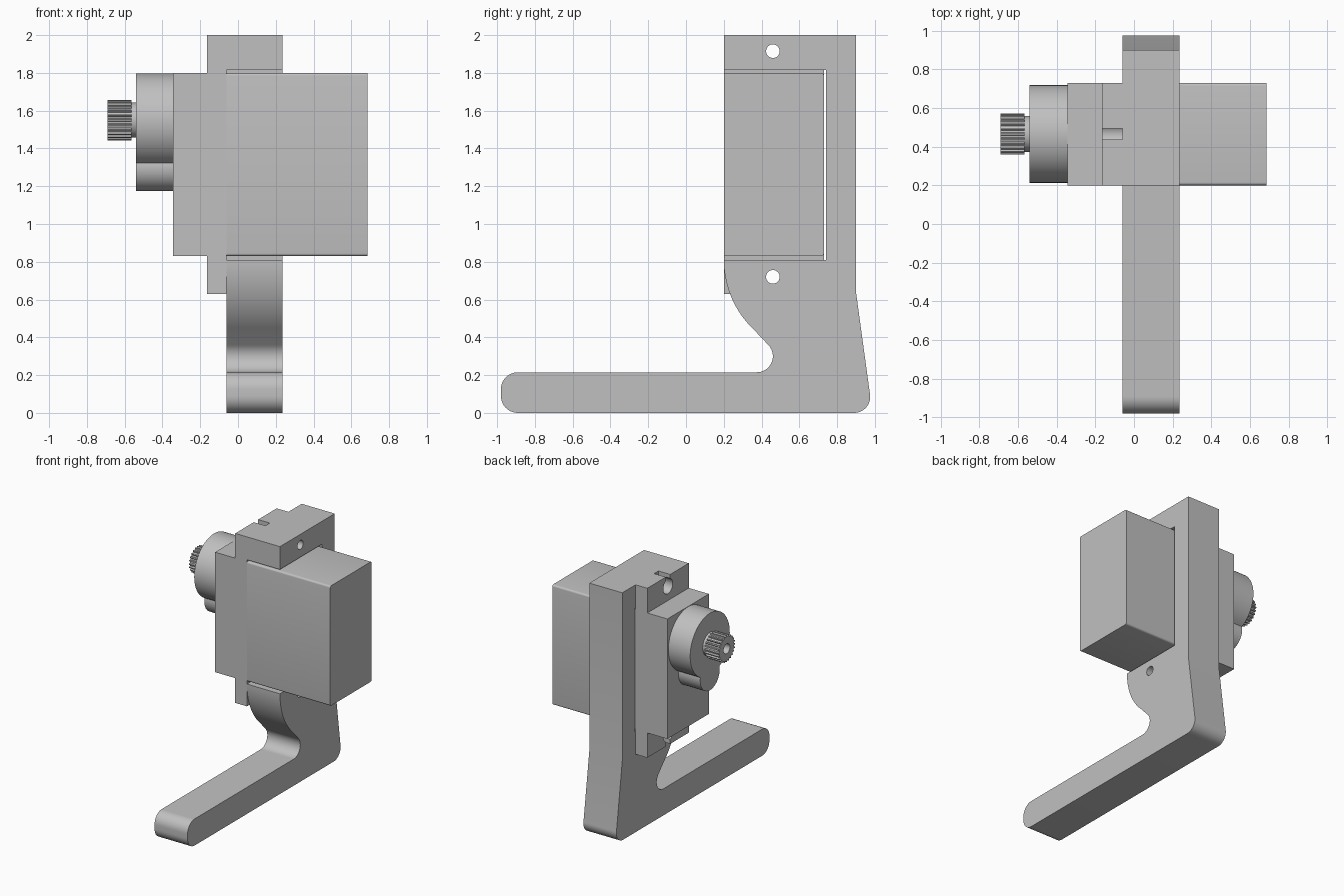
import bpy
import bmesh
from math import cos, sin, pi, radians

if "Cube" in bpy.data.objects:
    bpy.data.objects.remove(bpy.data.objects["Cube"], do_unlink=True)

grey = bpy.data.materials.new("light grey")
grey.use_nodes = True
grey.diffuse_color = (0.53, 0.53, 0.53, 1)
grey.node_tree.nodes["Principled BSDF"].inputs["Base Color"].default_value = grey.diffuse_color


def arc(y, z, r, start, end, steps=12):
    """Points on an arc in the side plane, angles in degrees."""
    angles = [radians(start + (end - start) * i / steps) for i in range(steps + 1)]
    return [(y + r * cos(a), z + r * sin(a)) for a in angles]


def circle(y, z, r, steps=40):
    return arc(y, z, r, 0, 360, steps)[:-1]


def prism(name, x0, x1, outline, holes=()):
    """Extrude a side profile, with optional through holes, along x."""
    bm = bmesh.new()
    edges = []
    for loop in [outline, *holes]:
        verts = [bm.verts.new((x0, y, z)) for y, z in loop]
        edges += [bm.edges.new((v, verts[i - 1])) for i, v in enumerate(verts)]
    bmesh.ops.triangle_fill(bm, edges=edges, use_beauty=True, normal=(1, 0, 0))
    out = bmesh.ops.extrude_face_region(bm, geom=bm.faces[:], use_keep_orig=True)
    moved = [g for g in out["geom"] if isinstance(g, bmesh.types.BMVert)]
    bmesh.ops.translate(bm, verts=moved, vec=(x1 - x0, 0, 0))
    bmesh.ops.recalc_face_normals(bm, faces=bm.faces[:])
    mesh = bpy.data.meshes.new(name)
    bm.to_mesh(mesh)
    bm.free()
    mesh.materials.append(grey)
    obj = bpy.data.objects.new(name, mesh)
    bpy.context.collection.objects.link(obj)
    bpy.ops.object.select_all(action="DESELECT")
    obj.select_set(True)
    bpy.context.view_layer.objects.active = obj
    bpy.ops.object.shade_smooth_by_angle(angle=radians(30))
    return obj


FRONT, BACK, MID = 0.20, 0.73, 0.465
BOTTOM, TOP = 0.83, 1.80
SHAFT_Z = 1.545
SCREW_Z = (0.72, 1.915)

# L-shaped leg bracket with an open pocket for the motor
leg = (
    arc(-0.89, 0.09, 0.09, 270, 180)
    + arc(-0.89, 0.125, 0.09, 180, 90)
    + arc(0.375, 0.30, 0.085, -90, 45, 16)
    + arc(0.708, 0.81, 0.508, 227, 180, 18)
    + [(0.74, 0.81), (0.74, 1.815), (FRONT, 1.815), (FRONT, 2.0), (0.90, 2.0), (0.90, 0.64)]
    + arc(0.89, 0.085, 0.085, 8, -90, 14)
)
prism("leg_bracket", -0.06, 0.235, leg, [circle(0.46, z, 0.036) for z in SCREW_Z])

# Motor housing: square-edged front section, slightly rounded rear section
prism("housing_front", -0.345, -0.06,
      [(FRONT, BOTTOM), (BACK, BOTTOM), (BACK, TOP), (FRONT, TOP)])
R = 0.015
prism("housing_rear", -0.06, 0.685,
      arc(FRONT + R, BOTTOM + R, R, 180, 270, 5)
      + arc(BACK - R, BOTTOM + R, R, 270, 360, 5)
      + arc(BACK - R, TOP - R, R, 0, 90, 5)
      + arc(FRONT + R, TOP - R, R, 90, 180, 5))

# Mounting ears with keyhole slots open at their outer ends
for name, z, inner, outer, side in (
    ("lower_ear", SCREW_Z[0], BOTTOM, 0.63, -1),
    ("upper_ear", SCREW_Z[1], TOP, 2.0, 1),
):
    hole = [(y, z + side * (h - z)) for y, h in arc(MID, z, 0.06, 62, -242, 32)]
    hole = [(MID + 0.028, outer)] + hole + [(MID - 0.028, outer)]
    prism(name, -0.165, -0.06,
          [(FRONT, inner), (BACK, inner), (BACK, outer)] + hole + [(FRONT, outer)])

# Gear case: large round boss merged with a smaller one below
prism("gear_case", -0.54, -0.345,
      arc(MID, SHAFT_Z, 0.253, -61, 241, 56) + arc(MID, 1.30, 0.125, 169, 371, 28)[1:-1])

# Output shaft: collar and toothed spline with a screw bore
prism("shaft_collar", -0.565, -0.54, circle(MID, SHAFT_Z + 0.005, 0.093))
TEETH = 24
spline = []
for i in range(TEETH):
    for offset, r in ((-0.3, 0.095), (-0.15, 0.107), (0.15, 0.107), (0.3, 0.095)):
        a = 2 * pi * (i + offset) / TEETH
        spline.append((MID + r * cos(a), SHAFT_Z + 0.005 + r * sin(a)))
prism("output_spline", -0.69, -0.565, spline, [circle(MID, SHAFT_Z + 0.005, 0.04, 24)])
